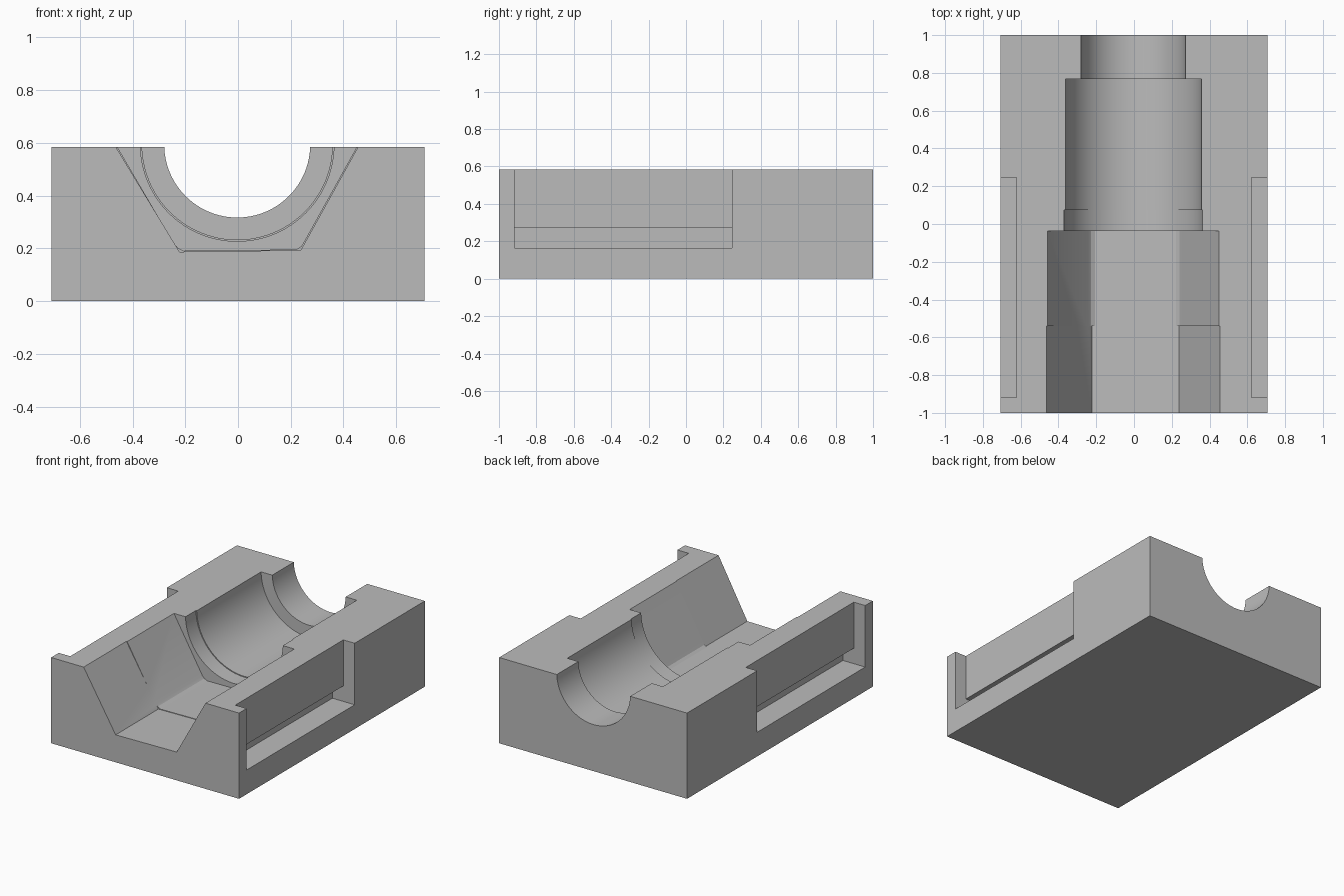
import bpy, bmesh, math

if "Cube" in bpy.data.objects:
    bpy.data.objects.remove(bpy.data.objects["Cube"])

TOP = 0.584      # height of the block
HALF_W = 0.708   # half width of the block
AXIS_X, AXIS_Z = -0.003, 0.594   # axis of the round bores


def prism(name, profile, y0, y1):
    """Extrude an (x, z) profile along y."""
    bm = bmesh.new()
    face = bm.faces.new([bm.verts.new((x, y0, z)) for x, z in profile])
    ext = bmesh.ops.extrude_face_region(bm, geom=[face])
    moved = [v for v in ext["geom"] if isinstance(v, bmesh.types.BMVert)]
    bmesh.ops.translate(bm, verts=moved, vec=(0, y1 - y0, 0))
    bmesh.ops.recalc_face_normals(bm, faces=bm.faces)
    mesh = bpy.data.meshes.new(name)
    bm.to_mesh(mesh)
    bm.free()
    obj = bpy.data.objects.new(name, mesh)
    bpy.context.collection.objects.link(obj)
    return obj


def circle(r, n=96):
    return [(AXIS_X + r * math.cos(2 * math.pi * i / n),
             AXIS_Z + r * math.sin(2 * math.pi * i / n)) for i in range(n)]


# Solid block
block = prism("mould_block", [(-HALF_W, 0), (HALF_W, 0), (HALF_W, TOP), (-HALF_W, TOP)], -1, 1)

# Stepped round bores, each running forward into the next wider one
cutters = [
    prism("rear_bore_cutter", circle(0.277), 0.5, 1.1),
    prism("middle_bore_cutter", circle(0.361), -0.1, 0.768),
    prism("bore_relief_cutter", circle(0.367), -0.15, 0.075),
]

# Front hexagonal channel: a wide mouth and a narrower part with eased corners
mouth = [(-0.463, TOP), (-0.222, 0.187), (0.238, 0.193), (0.455, TOP), (0.455, 0.7), (-0.463, 0.7)]
inner = [(-0.457, TOP), (-0.243, 0.218), (-0.228, 0.202), (-0.206, 0.191),
         (0.222, 0.196), (0.24, 0.208), (0.253, 0.23), (0.45, TOP), (0.45, 0.7), (-0.457, 0.7)]
cutters.append(prism("hex_mouth_cutter", mouth, -1.1, -0.54))
cutters.append(prism("hex_channel_cutter", inner, -0.56, -0.037))

# Side pockets with an undercut slot along the floor
pocket = [(0.54, 0.165), (0.8, 0.165), (0.8, 0.7), (0.622, 0.7), (0.622, 0.27), (0.54, 0.27)]
for side, s in (("left", -1), ("right", 1)):
    cutters.append(prism(side + "_pocket_cutter", [(s * x, z) for x, z in pocket], -0.918, 0.245))

# Cut everything out of the block
bpy.context.view_layer.objects.active = block
block.select_set(True)
for cutter in cutters:
    mod = block.modifiers.new(cutter.name, 'BOOLEAN')
    mod.operation = 'DIFFERENCE'
    mod.solver = 'EXACT'
    mod.object = cutter
    bpy.ops.object.modifier_apply(modifier=mod.name)
    bpy.data.objects.remove(cutter)

# Plain grey finish, smooth bores with sharp edges
grey = bpy.data.materials.new("plain_grey")
grey.diffuse_color = (0.5, 0.5, 0.5, 1)
grey.use_nodes = True
grey.node_tree.nodes["Principled BSDF"].inputs["Base Color"].default_value = grey.diffuse_color
block.data.materials.clear()
block.data.materials.append(grey)
bpy.ops.object.shade_smooth_by_angle(angle=math.radians(20))
